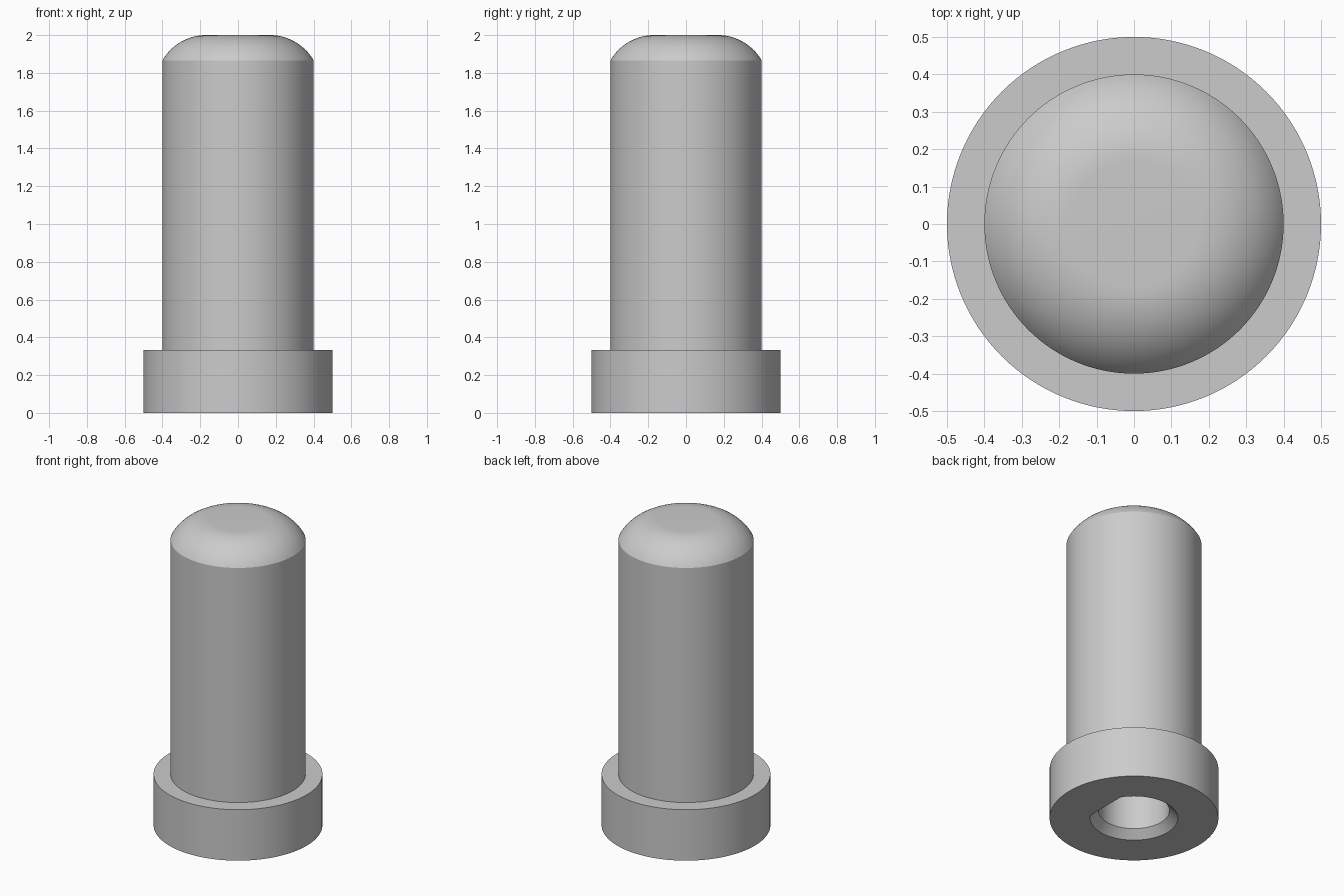
import bpy, bmesh, math

SEGMENTS = 128
FLANGE_R, FLANGE_TOP = 0.5, 0.333
BODY_R, HEIGHT = 0.4, 2.0
BORE_R, BORE_FLAT, BORE_DEPTH, CHAMFER = 0.21, 0.17, 1.0, 0.05
DOME_R, DOME_ANGLE, DOME_STEPS = 0.2667, math.radians(60), 16

cube = bpy.data.objects.get("Cube")
if cube:
    bpy.data.objects.remove(cube, do_unlink=True)

grey = bpy.data.materials.new("light_grey")
grey.use_nodes = True
grey.diffuse_color = (0.6, 0.6, 0.6, 1)
grey.node_tree.nodes["Principled BSDF"].inputs["Base Color"].default_value = grey.diffuse_color


def add_ring(bm, radius, z, flat=None):
    """Horizontal ring of vertices, optionally cut flat on its +x side."""
    ring = []
    for i in range(SEGMENTS):
        a = math.tau * i / SEGMENTS
        x, y = radius * math.cos(a), radius * math.sin(a)
        ring.append(bm.verts.new((x if flat is None else min(x, flat), y, z)))
    return ring


bm = bmesh.new()

# D-shaped bore with a chamfered mouth, from its ceiling down
rings = [
    add_ring(bm, BORE_R, BORE_DEPTH, BORE_FLAT),
    add_ring(bm, BORE_R, CHAMFER, BORE_FLAT),
    add_ring(bm, BORE_R + CHAMFER, 0, BORE_FLAT + CHAMFER),
]

# Flange and straight body
for radius, z in ((FLANGE_R, 0), (FLANGE_R, FLANGE_TOP), (BODY_R, FLANGE_TOP)):
    rings.append(add_ring(bm, radius, z))

# Rounded end, an arc that meets the flat tip
centre = BODY_R - DOME_R * math.sin(DOME_ANGLE)
for i in range(DOME_STEPS + 1):
    a = DOME_ANGLE * (1 - i / DOME_STEPS)
    rings.append(add_ring(bm, centre + DOME_R * math.sin(a),
                          HEIGHT - DOME_R * (1 - math.cos(a))))

# Skin between rings and close both ends
for low, high in zip(rings, rings[1:]):
    for i in range(SEGMENTS):
        j = (i + 1) % SEGMENTS
        bm.faces.new((low[i], low[j], high[j], high[i]))
bm.faces.new(list(reversed(rings[0])))
bm.faces.new(rings[-1])
bmesh.ops.recalc_face_normals(bm, faces=bm.faces)

mesh = bpy.data.meshes.new("flanged_handle")
bm.to_mesh(mesh)
bm.free()
mesh.materials.append(grey)
handle = bpy.data.objects.new("flanged_handle", mesh)
bpy.context.collection.objects.link(handle)

# Smooth round walls, sharp rims
bpy.ops.object.select_all(action="DESELECT")
handle.select_set(True)
bpy.context.view_layer.objects.active = handle
bpy.ops.object.shade_smooth_by_angle(angle=math.radians(30))
